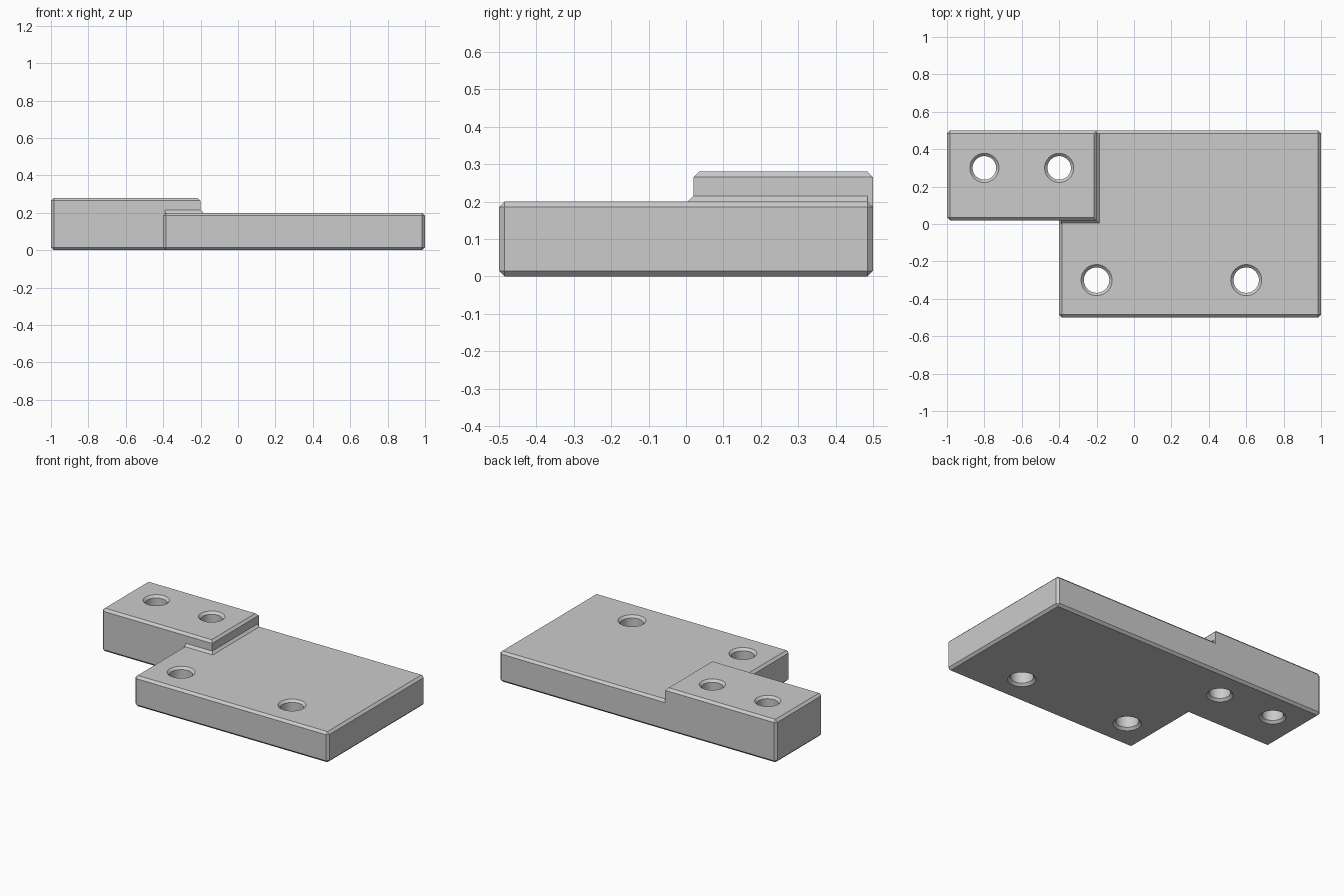
import bpy
import bmesh
import math

CHAMFER = 0.015
PLATE_TOP, BLOCK_TOP = 0.2, 0.28

if "Cube" in bpy.data.objects:
    bpy.data.objects.remove(bpy.data.objects["Cube"], do_unlink=True)

grey = bpy.data.materials.new("plain grey")
grey.use_nodes = True
grey.diffuse_color = (0.6, 0.6, 0.6, 1)
grey.node_tree.nodes["Principled BSDF"].inputs["Base Color"].default_value = (0.6, 0.6, 0.6, 1)


def finish(bm, name):
    bmesh.ops.recalc_face_normals(bm, faces=bm.faces)
    mesh = bpy.data.meshes.new(name)
    bm.to_mesh(mesh)
    bm.free()
    mesh.materials.append(grey)
    obj = bpy.data.objects.new(name, mesh)
    bpy.context.collection.objects.link(obj)
    return obj


def solid_from_rings(rings, name):
    """Skin a stack of equal-sized point rings and cap both ends."""
    bm = bmesh.new()
    loops = [[bm.verts.new(p) for p in ring] for ring in rings]
    n = len(loops[0])
    for low, high in zip(loops, loops[1:]):
        for i in range(n):
            j = (i + 1) % n
            bm.faces.new((low[i], low[j], high[j], high[i]))
    bm.faces.new(loops[0][::-1])
    bm.faces.new(loops[-1])
    return finish(bm, name)


def rect(x0, x1, y0, y1, z):
    return [(x0, y0, z), (x1, y0, z), (x1, y1, z), (x0, y1, z)]


def chamfered_box(name, x0, x1, y0, y1, top, sharp_x=None):
    """Box with chamfered edges; upright edges at sharp_x stay sharp."""
    bm = bmesh.new()
    bmesh.ops.create_cube(bm, size=1)
    for v in bm.verts:
        v.co = (x1 if v.co.x > 0 else x0, y1 if v.co.y > 0 else y0,
                top if v.co.z > 0 else 0)

    def is_sharp(e):
        a, b = (v.co for v in e.verts)
        upright = abs(a.z - b.z) > 0.01
        return upright and sharp_x is not None and abs(a.x - sharp_x) < 0.001

    edges = [e for e in bm.edges if not is_sharp(e)]
    bmesh.ops.bevel(bm, geom=edges, offset=CHAMFER, offset_type='OFFSET',
                    segments=1, profile=0.5, affect='EDGES')
    return finish(bm, name)


def hole_cutter(x, y, radius, top):
    """Through hole with a countersink at both ends."""
    over = 0.01
    wide = radius + CHAMFER + over
    profile = [(wide, -over), (radius, CHAMFER),
               (radius, top - CHAMFER), (wide, top + over)]
    angles = [math.tau * i / 48 for i in range(48)]
    rings = [[(x + r * math.cos(a), y + r * math.sin(a), z) for a in angles]
             for r, z in profile]
    return solid_from_rings(rings, "hole_cutter")


def combine(target, tool, operation):
    tool.hide_render = True
    mod = target.modifiers.new(operation.lower(), 'BOOLEAN')
    mod.operation, mod.object, mod.solver = operation, tool, 'EXACT'
    bpy.context.view_layer.objects.active = target
    bpy.ops.object.modifier_apply(modifier=mod.name)
    bpy.data.objects.remove(tool, do_unlink=True)


# Base plate, raised corner block and the sloped skirt where they meet
bracket = chamfered_box("stepped_bracket", -0.4, 1, -0.5, 0.5, PLATE_TOP)
block = chamfered_box("corner_block", -1, -0.2, 0.02, 0.5, BLOCK_TOP, sharp_x=-0.2)
skirt = solid_from_rings([
    rect(-0.39, -0.175, -0.005, 0.485, PLATE_TOP - 0.01),
    rect(-0.39, -0.2, 0.02, 0.485, PLATE_TOP + CHAMFER)], "sloped_skirt")
combine(bracket, block, 'UNION')
combine(bracket, skirt, 'UNION')

# Screw holes: two in the block, two slightly larger in the plate
for x in (-0.8, -0.4):
    combine(bracket, hole_cutter(x, 0.3, 0.063, BLOCK_TOP), 'DIFFERENCE')
for x in (-0.2, 0.6):
    combine(bracket, hole_cutter(x, -0.3, 0.068, PLATE_TOP), 'DIFFERENCE')

# Flat faces with smooth hole walls
bpy.ops.object.select_all(action='DESELECT')
bracket.select_set(True)
bpy.context.view_layer.objects.active = bracket
bpy.ops.object.shade_smooth_by_angle(angle=math.radians(25))
